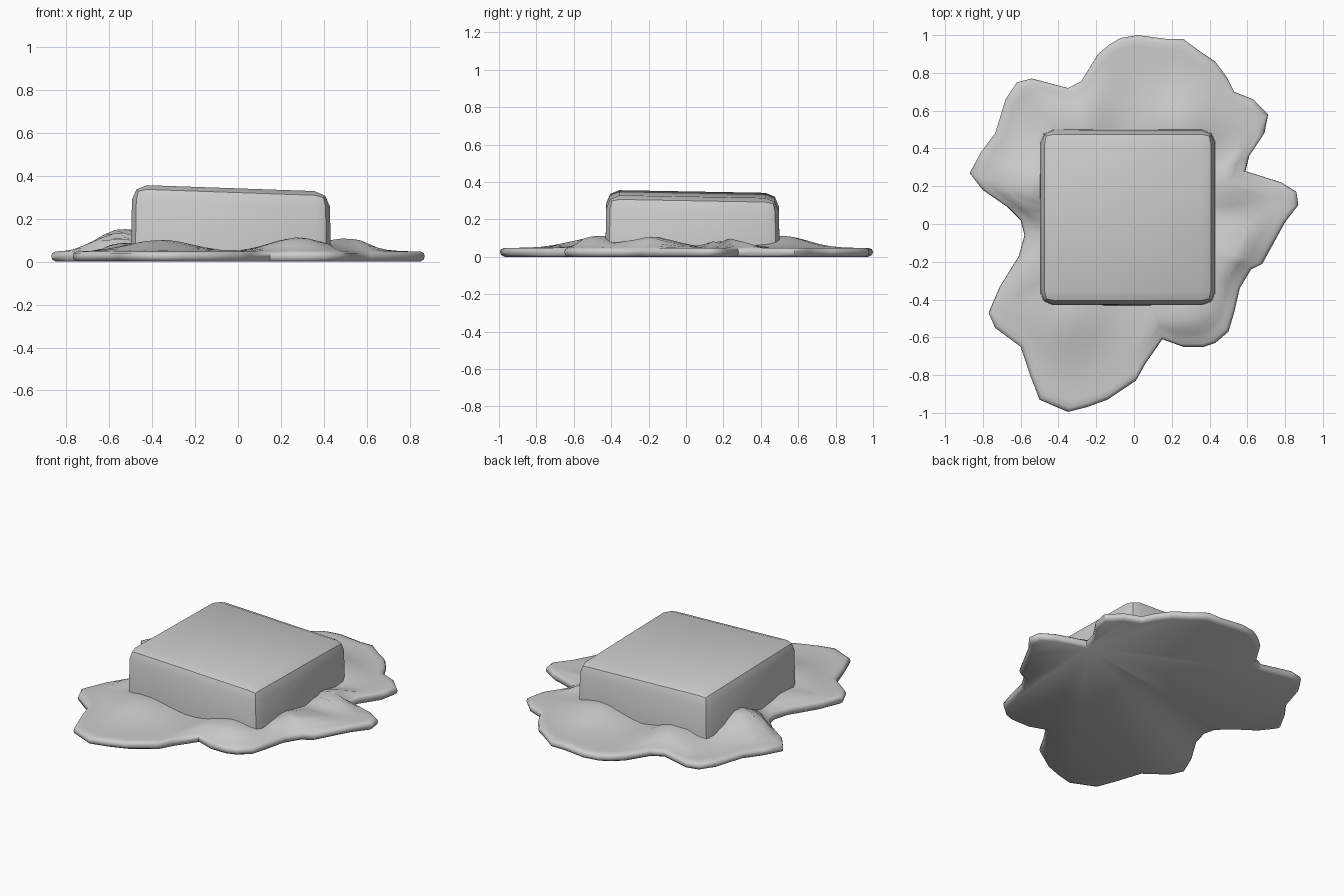
import bpy, bmesh, math

if "Cube" in bpy.data.objects:
    bpy.data.objects.remove(bpy.data.objects["Cube"])

OUTLINE = [(.86, .17), (.78, .22), (.59, .28), (.61, .36), (.69, .48), (.71, .58), (.63, .66),
           (.53, .70), (.49, .78), (.43, .86), (.34, .92), (.26, .98), (.17, .98), (.02, 1.0),
           (-.07, .985), (-.13, .95), (-.19, .90), (-.28, .755), (-.35, .72), (-.54, .77),
           (-.62, .75), (-.68, .66), (-.735, .48), (-.81, .38), (-.87, .27), (-.80, .18),
           (-.67, .09), (-.60, .02), (-.58, -.06), (-.61, -.17), (-.71, -.33), (-.77, -.47),
           (-.735, -.55), (-.60, -.65), (-.55, -.80), (-.50, -.93), (-.35, -.995), (-.25, -.97),
           (-.14, -.93), (.01, -.83), (.06, -.74), (.15, -.61), (.26, -.65), (.37, -.65),
           (.43, -.63), (.50, -.57), (.53, -.47), (.56, -.34), (.62, -.24), (.68, -.21),
           (.80, .01), (.87, .10)]

# soft humps where the melted pool climbs the block: x, y, height, radius
HUMPS = [(-.53, .20, .11, .16), (-.36, -.48, .055, .20), (.28, -.46, .065, .18),
         (.50, -.18, .06, .18), (.50, .22, .05, .13), (.25, .52, .065, .18),
         (-.30, .52, .06, .16), (-.52, -.25, .04, .14)]


def finish(bm, name, angle):
    bmesh.ops.recalc_face_normals(bm, faces=bm.faces)
    me = bpy.data.meshes.new(name)
    bm.to_mesh(me)
    bm.free()
    ob = bpy.data.objects.new(name, me)
    bpy.context.collection.objects.link(ob)
    bpy.ops.object.select_all(action='DESELECT')
    ob.select_set(True)
    bpy.context.view_layer.objects.active = ob
    bpy.ops.object.shade_smooth_by_angle(angle=math.radians(angle))
    return ob


def hump_height(x, y):
    return max(h * math.exp(-((x - a) ** 2 + (y - b) ** 2) / r ** 2) for a, b, h, r in HUMPS)


# melted pool: rounded rim, then rings shrinking towards the middle
bm = bmesh.new()
rings = []
RIM = [(.975, 0), (.995, .01), (1, .025), (.995, .04), (.975, .048)]
INNER = [.94, .89, .84, .78, .72, .66, .60, .54, .48, .40]
for s, z in RIM + [(s, None) for s in INNER]:
    ring = []
    for x, y in OUTLINE:
        px, py = x * s, y * s
        h = z
        if z is None:
            fade = min(1, (.975 - s) / .13)
            h = .048 + fade * hump_height(px, py)
        ring.append(bm.verts.new((px, py, h)))
    rings.append(ring)
n = len(OUTLINE)
for a, b in zip(rings, rings[1:]):
    for i in range(n):
        j = (i + 1) % n
        bm.faces.new((a[i], a[j], b[j], b[i]))
bm.faces.new(rings[0])
bm.faces.new(rings[-1])
finish(bm, "melted_pool", 50)

# block: slightly sloping top, tapered walls, two-step bevel
bm = bmesh.new()
bmesh.ops.create_cube(bm, size=1)
for v in bm.verts:
    top = v.co.z > 0
    half = .46 if top else .466
    v.co.x = -.033 + math.copysign(half, v.co.x)
    v.co.y = .035 + math.copysign(half, v.co.y)
    v.co.z = .335 - .035 * v.co.x - .018 * v.co.y if top else .02
edges = [e for e in bm.edges if max(v.co.z for v in e.verts) > .1]
bmesh.ops.bevel(bm, geom=edges, offset=.07, offset_type='OFFSET', segments=2,
                profile=.5, affect='EDGES', clamp_overlap=True)
finish(bm, "block", 30)
